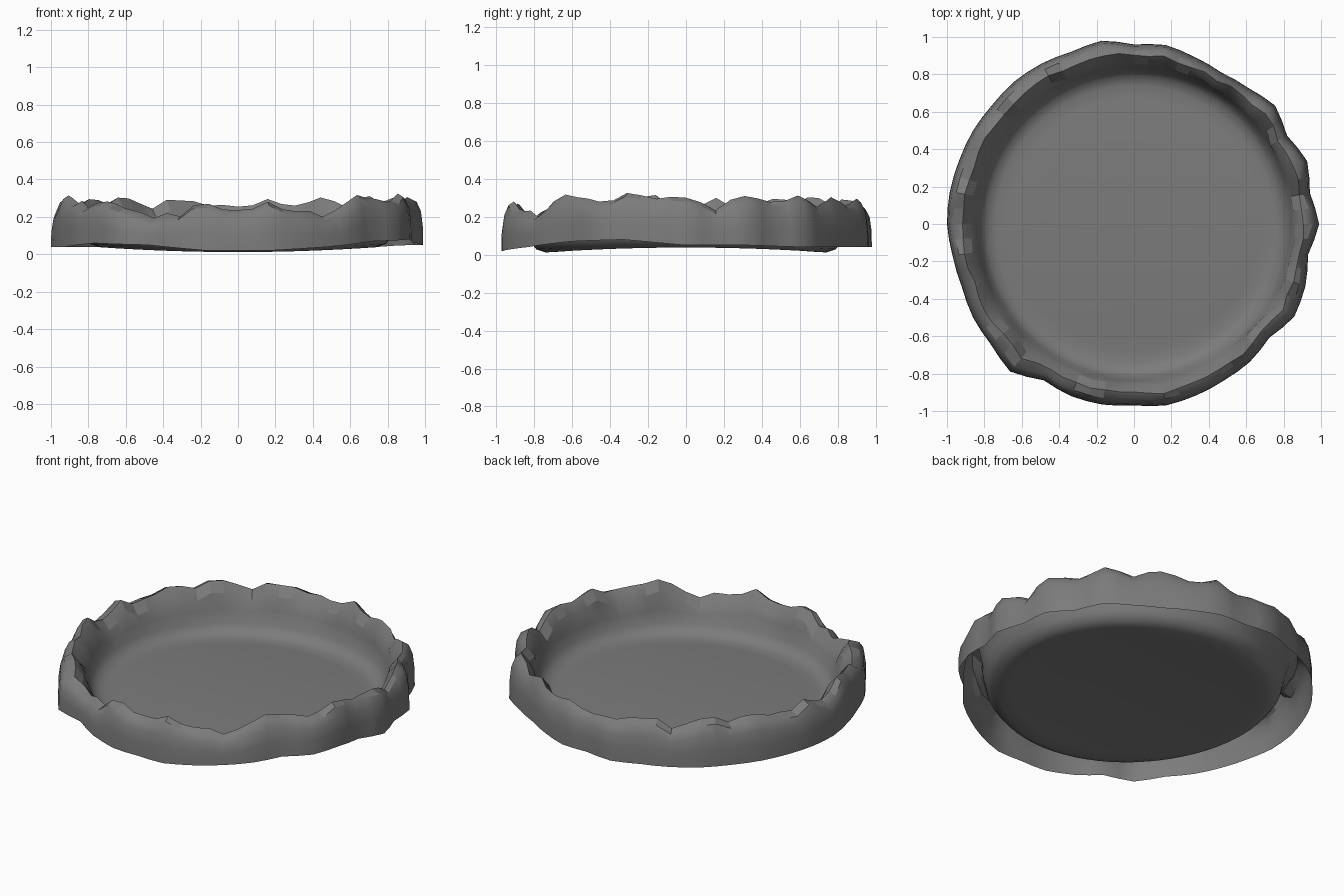
import bpy, bmesh, math, random

cube = bpy.data.objects.get("Cube")
if cube:
    bpy.data.objects.remove(cube)
random.seed(4)

SEGS = 72
# Uneven outline, crest and skirt, sampled at equal angles from +x
OUTLINE = [.99, .955, .985, .945, .985, .95, .935, .95, .972, .96, .995, .98,
           .99, .995, .99, .995, .995, 1, 1, .985, .98, .995, 1, 1.03,
           .965, .98, .98, .97, .985, .975, .965, .963, .945, .99, .975, .945]
CREST = [.31, .25, .30, .29, .30, .26, .29, .26, .28, .24, .26, .30,
         .26, .30, .27, .30, .25, .29, .25, .30, .29, .25, .29, .25,
         .21, .21, .28, .23, .29, .22, .21, .29, .32, .29, .31, .28]
SKIRT = [.05, .05, .04, .04, .04, .04, .04, .04, .04,
         .04, .04, .06, .05, .02, .02, .04, .07, .08]


def sample(table, i):
    """Read a closed table at segment i with linear blending."""
    t = i / SEGS * len(table)
    k = int(t)
    a, b = table[k % len(table)], table[(k + 1) % len(table)]
    return a + (b - a) * (t - k)


def section(i):
    """Radius and height pairs from the floor, over the rim, to the skirt."""
    out = sample(OUTLINE, i)
    top = sample(CREST, i) + random.uniform(-.018, .018)
    low = sample(SKIRT, i)
    inner = .86 + (out - .97) * .4 + random.uniform(-.01, .01)
    sag = math.sin(math.tau * i / SEGS) ** 2
    ring = .038 - .026 * sag
    wall = top - low
    return [(.25, .04 - .002 * sag), (.5, .039 - .01 * sag),
            (.67, ring + .004), (.74, ring), (.79, ring + .017),
            (.82, ring + .055), (.84, .07 + .35 * wall), (inner, top - .055),
            (inner + .045, top), (out - .035, top - .02),
            (out - .012, low + .72 * wall), (out - .002, low + .4 * wall),
            (out, low)]


# Open-bottomed dish skin
bm = bmesh.new()
columns = []
for i in range(SEGS):
    a = math.tau * i / SEGS
    columns.append([bm.verts.new((r * math.cos(a), r * math.sin(a), z))
                    for r, z in section(i)])
centre = bm.verts.new((0, 0, .041))
chips = []
for i in range(SEGS):
    here, there = columns[i], columns[(i + 1) % SEGS]
    bm.faces.new((centre, here[0], there[0]))
    chipped = random.random() < .35
    for j in range(len(here) - 1):
        f = bm.faces.new((here[j], here[j + 1], there[j + 1], there[j]))
        if chipped and 7 <= j <= 8:
            chips.append(f)
bm.faces.index_update()
chip_ids = [f.index for f in chips]

mesh = bpy.data.meshes.new("jagged_dish")
bm.to_mesh(mesh)
bm.free()
dish = bpy.data.objects.new("jagged_dish", mesh)
bpy.context.collection.objects.link(dish)

# Smooth walls with crisp breaks and flat chips along the rim
bpy.ops.object.select_all(action='DESELECT')
dish.select_set(True)
bpy.context.view_layer.objects.active = dish
bpy.ops.object.shade_smooth_by_angle(angle=math.radians(55))
for k in chip_ids:
    mesh.polygons[k].use_smooth = False

# Single stone grey
grey = bpy.data.materials.new("stone_grey")
grey.use_nodes = True
colour = (.2, .2, .2, 1)
grey.diffuse_color = colour
grey.node_tree.nodes["Principled BSDF"].inputs["Base Color"].default_value = colour
mesh.materials.append(grey)
